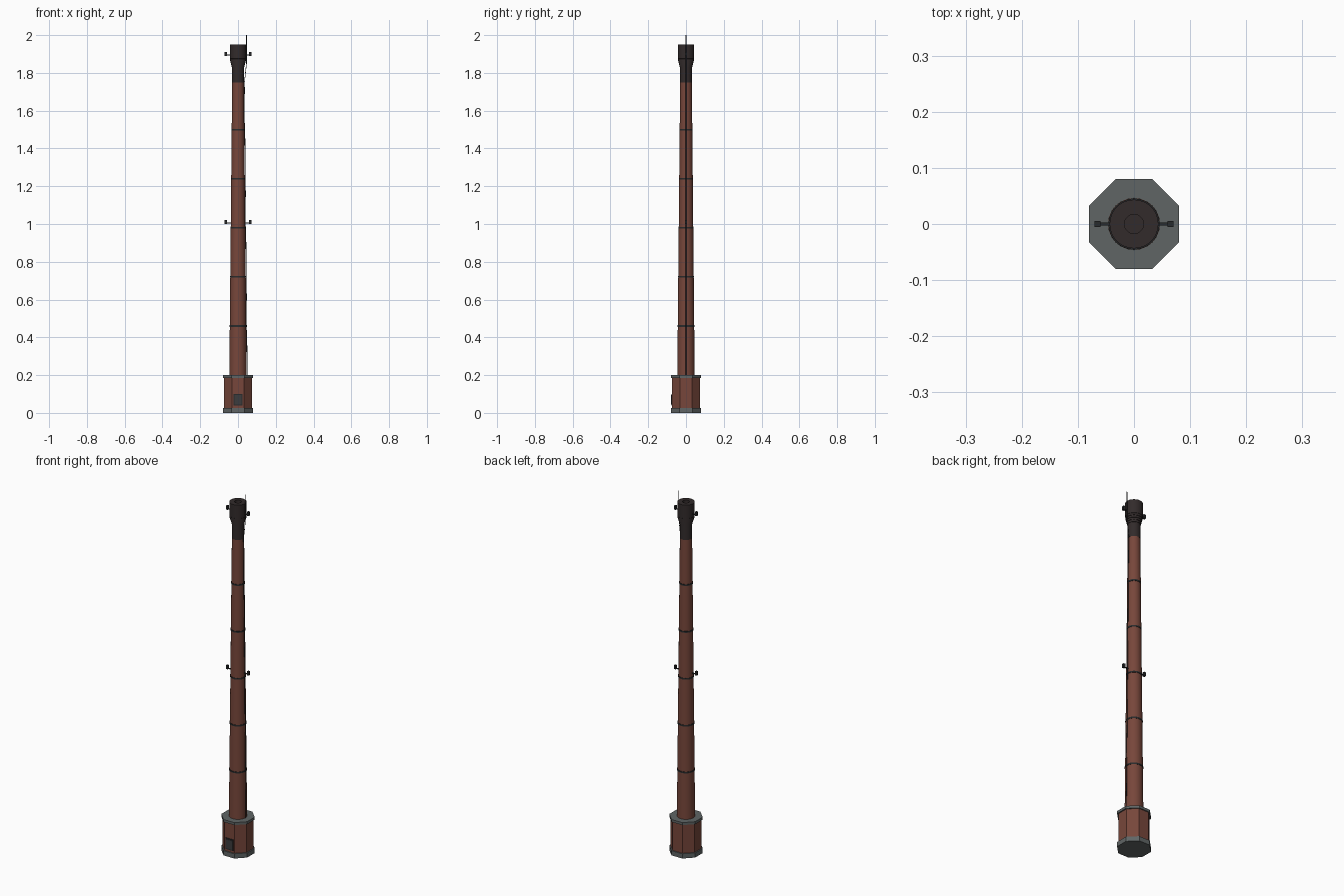
import bpy, math
from mathutils import Vector

if "Cube" in bpy.data.objects:
    bpy.data.objects.remove(bpy.data.objects["Cube"])


def mat(name, rgb):
    m = bpy.data.materials.new(name)
    m.diffuse_color = (*rgb, 1)
    m.use_nodes = True
    m.node_tree.nodes["Principled BSDF"].inputs["Base Color"].default_value = m.diffuse_color
    return m


BRICK = mat("red brick", (0.185, 0.062, 0.043))
STONE = mat("grey stone", (0.115, 0.13, 0.13))
SOOT = mat("sooty brick", (0.032, 0.024, 0.024))
IRON = mat("dark iron", (0.022, 0.024, 0.025))
DOOR = mat("door iron", (0.045, 0.045, 0.047))


def lathe(name, profile, material, n=32, turn=0.0, smooth=True):
    """Revolve (radius, z) points; radius 0 closes an end."""
    verts, rings, faces = [], [], []
    for r, z in profile:
        k = 1 if r == 0 else n
        rings.append([len(verts) + i for i in range(k)])
        for i in range(k):
            a = turn + 2 * math.pi * i / n
            verts.append((r * math.cos(a), r * math.sin(a), z))
    for a, b in zip(rings, rings[1:]):
        for i in range(n):
            j = (i + 1) % n
            q = [a[i % len(a)], a[j % len(a)], b[j % len(b)], b[i % len(b)]]
            faces.append(list(dict.fromkeys(q)))
    me = bpy.data.meshes.new(name)
    me.from_pydata(verts, [], faces)
    me.materials.append(material)
    ob = bpy.data.objects.new(name, me)
    bpy.context.collection.objects.link(ob)
    if smooth:
        bpy.ops.object.select_all(action='DESELECT')
        ob.select_set(True)
        bpy.context.view_layer.objects.active = ob
        bpy.ops.object.shade_smooth_by_angle(angle=math.radians(30))
    return ob


def octagon(name, apothem, z0, z1, material):
    r = apothem / math.cos(math.pi / 8)
    return lathe(name, [(0, z0), (r, z0), (r, z1), (0, z1)], material, 8, math.pi / 8, False)


def box(name, centre, size, material):
    bpy.ops.mesh.primitive_cube_add(size=1, location=centre)
    ob = bpy.context.object
    ob.name = name
    ob.scale = size
    ob.data.materials.append(material)
    return ob


def rod(name, a, b, r, material):
    a, b = Vector(a), Vector(b)
    bpy.ops.mesh.primitive_cylinder_add(vertices=8, radius=r, depth=(b - a).length, location=(a + b) / 2)
    ob = bpy.context.object
    ob.name = name
    ob.rotation_euler = (b - a).to_track_quat('Z', 'Y').to_euler()
    ob.data.materials.append(material)


def shaft_r(z):
    return 0.046 + (0.031 - 0.046) * (z - 0.2) / 1.55


# Octagonal base
octagon("plinth", 0.08, 0, 0.026, STONE)
octagon("base_body", 0.074, 0.026, 0.186, BRICK)
octagon("base_cornice", 0.08, 0.186, 0.2, STONE)

# Access door on the front
box("door_frame", (0, -0.0745, 0.069), (0.046, 0.006, 0.062), IRON)
box("door_panel", (0, -0.077, 0.069), (0.036, 0.004, 0.05), DOOR)

# Tapered shaft with iron bands
lathe("shaft", [(0, 0.2), (shaft_r(0.2), 0.2), (shaft_r(1.75), 1.75), (0, 1.75)], BRICK)
for i in range(5):
    z = 0.46 + 0.26 * i
    r = shaft_r(z)
    lathe(f"band_{i + 1}", [(r - 0.003, z - 0.004), (r + 0.002, z - 0.004),
                            (r + 0.002, z + 0.004), (r - 0.003, z + 0.004)], IRON)

# Sooty crown with corbel steps and open flue
crown = [(0, 1.75), (0.0315, 1.75), (0.031, 1.83)]
for i in range(4):
    r, z = 0.0335 + 0.003 * i, 1.83 + 0.011 * i
    crown += [(r, z), (r, z + 0.011)]
crown += [(0.0435, 1.875), (0.0435, 1.95), (0.017, 1.95), (0.017, 1.9), (0, 1.9)]
lathe("crown", crown, SOOT)

# Warning lamps on brackets, two levels
for level, z, r in (("middle", 1.005, 0.036), ("top", 1.894, 0.042)):
    for side, s in (("left", -1), ("right", 1)):
        box(f"{level}_{side}_bracket", (s * (r + 0.066) / 2, 0, z), (0.068 - r, 0.005, 0.005), IRON)
        box(f"{level}_{side}_lamp", (s * 0.065, 0, z + 0.006), (0.011, 0.011, 0.022), IRON)

# Lightning rod and its down conductor
rod("lightning_rod", (0.045, 0, 1.85), (0.045, 0, 2.0), 0.0015, IRON)
rod("conductor_link", (shaft_r(1.75) + 0.003, 0, 1.75), (0.045, 0, 1.85), 0.0015, IRON)
rod("down_conductor", (shaft_r(0.2) + 0.003, 0, 0.2), (shaft_r(1.75) + 0.003, 0, 1.75), 0.0015, IRON)
